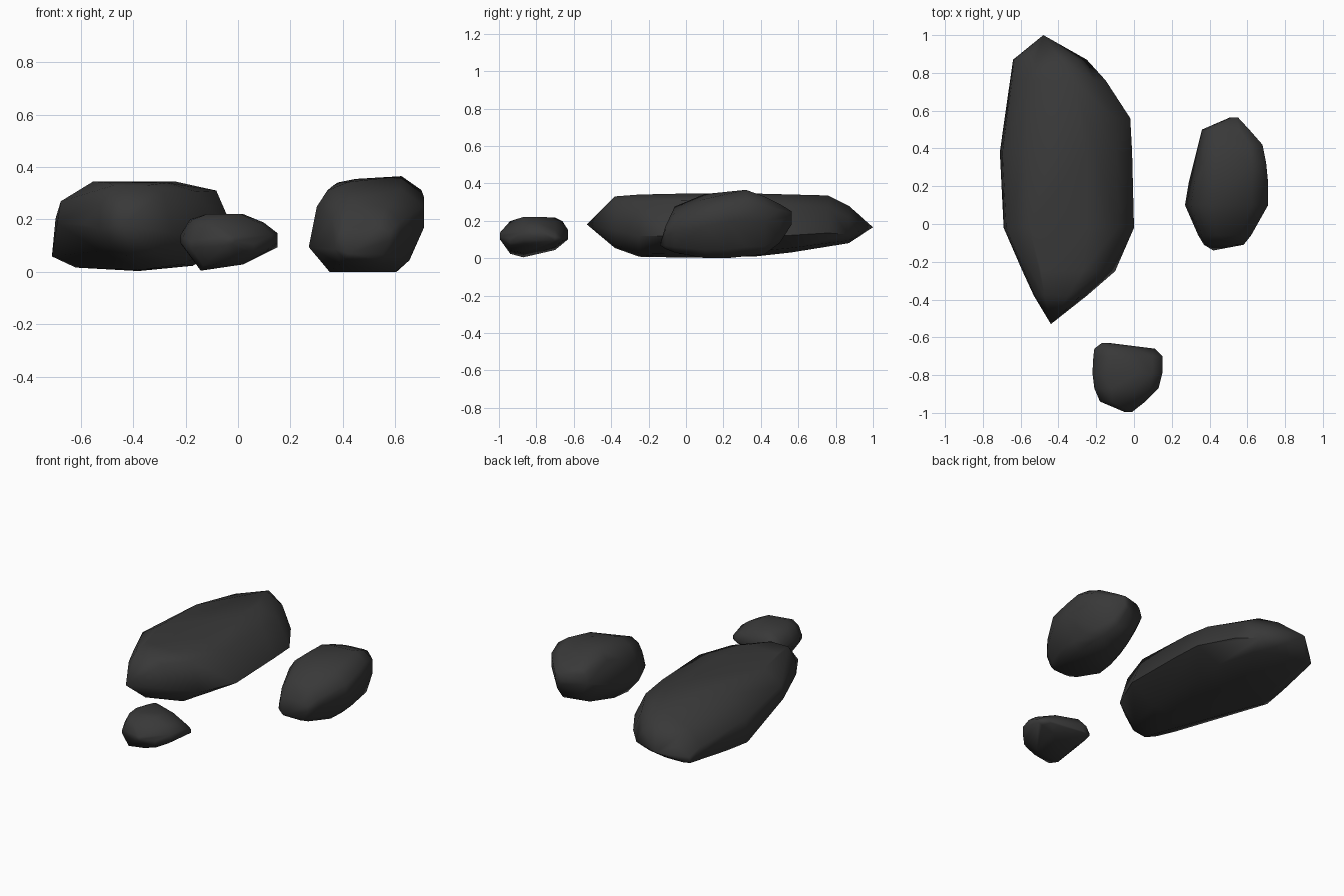
import bpy, bmesh, math

if "Cube" in bpy.data.objects:
    bpy.data.objects.remove(bpy.data.objects["Cube"])

# dark stone material
stone = bpy.data.materials.new("dark_stone")
stone.diffuse_color = (0.04, 0.04, 0.04, 1)
stone.use_nodes = True
stone.node_tree.nodes["Principled BSDF"].inputs["Base Color"].default_value = stone.diffuse_color


def rock(name, peak, profile, stations):
    """Hull of one cross-section profile (0..1) fitted to stations
    (y, x0, x1, z0, z1, drop, lift): drop slopes the top away from the peak,
    lift undercuts the lower left edge."""
    bm = bmesh.new()
    for y, x0, x1, z0, z1, drop, lift in stations:
        for u, v in profile:
            z = z0 + v * (z1 - z0)
            z += lift * (1 - v) * (1 - u) ** 5 - drop * v * abs(u - peak) / 0.45
            bm.verts.new((x0 + u * (x1 - x0), y, z))
    bmesh.ops.remove_doubles(bm, verts=bm.verts[:], dist=0.012)
    bmesh.ops.convex_hull(bm, input=bm.verts[:])
    loose = [v for v in bm.verts if not v.link_faces]
    bmesh.ops.delete(bm, geom=loose, context='VERTS')
    bmesh.ops.dissolve_limit(bm, angle_limit=math.radians(2),
                             verts=bm.verts[:], edges=bm.edges[:])
    bmesh.ops.recalc_face_normals(bm, faces=bm.faces[:])
    mesh = bpy.data.meshes.new(name)
    bm.to_mesh(mesh)
    bm.free()
    obj = bpy.data.objects.new(name, mesh)
    bpy.context.collection.objects.link(obj)
    mesh.materials.append(stone)
    bpy.ops.object.select_all(action='DESELECT')
    obj.select_set(True)
    bpy.context.view_layer.objects.active = obj
    bpy.ops.object.shade_smooth_by_angle(angle=math.radians(65))
    return obj


# long boulder on the left
rock("large_rock", 0.65,
     [(0, .16), (.13, .02), (.45, 0), (.75, .08), (1, .35),
      (.88, .9), (.65, 1), (.2, 1), (.02, .63)],
     [(-.53, -.44, -.44, .18, .18, 0, 0), (-.38, -.53, -.25, .05, .33, 0, .08),
      (-.25, -.59, -.10, 0, .34, 0, .15), (-.02, -.69, 0, -.005, .345, 0, .16),
      (.38, -.71, -.01, .01, .345, .02, 0), (.56, -.685, -.02, .03, .34, .06, 0),
      (.76, -.655, -.15, .06, .335, .08, 0), (.87, -.64, -.25, .08, .28, .09, 0),
      (1.0, -.48, -.48, .165, .165, 0, 0)])

# upright boulder on the right
rock("medium_rock", 0.4,
     [(0, .3), (.18, 0), (.75, 0), (.87, .14), (1, .58),
      (1, .85), (.8, 1), (.34, .97), (.16, .93), (.07, .77)],
     [(-.14, .42, .42, .07, .07, 0, 0), (-.11, .37, .58, .05, .17, 0, 0),
      (-.06, .34, .62, .03, .29, .05, 0),
      (.10, .27, .71, 0, .36, .05, 0), (.22, .29, .71, 0, .36, .02, 0),
      (.32, .32, .70, .01, .365, 0, .03), (.42, .34, .68, .02, .33, 0, .06),
      (.50, .36, .61, .08, .29, 0, .08), (.565, .51, .55, .18, .25, 0, 0)])

# small stone at the front
rock("small_rock", 0.3,
     [(0, .45), (.2, .02), (.68, .13), (.93, .35), (1, .45), (1, .64),
      (.86, .84), (.65, 1), (.27, 1), (.1, .9), (0, .6)],
     [(-.995, -.05, -.01, .10, .14, 0, 0), (-.94, -.18, .06, .02, .20, .03, 0),
      (-.87, -.21, .13, 0, .22, 0, 0), (-.79, -.22, .15, .02, .22, 0, 0),
      (-.70, -.215, .15, .04, .22, .04, 0), (-.66, -.21, .11, .075, .20, .05, 0),
      (-.63, -.17, -.13, .10, .15, 0, 0)])
